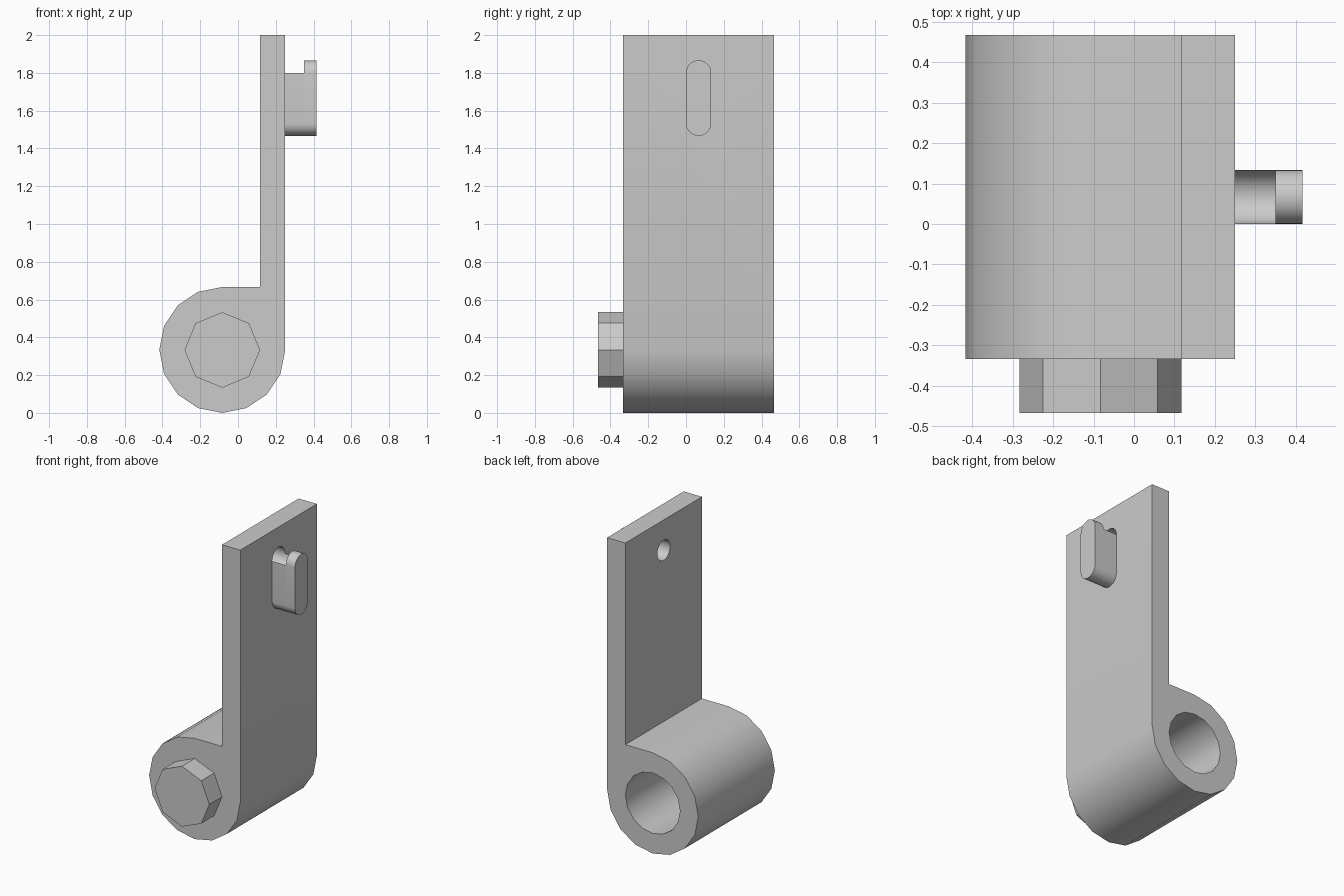
import bpy
import bmesh
from math import cos, sin, pi, radians
from mathutils import Vector

cube = bpy.data.objects.get("Cube")
if cube:
    bpy.data.objects.remove(cube, do_unlink=True)

# Single plain grey for every part
grey = bpy.data.materials.new("plain_grey")
grey.use_nodes = True
grey.diffuse_color = (0.6, 0.6, 0.6, 1)
grey.node_tree.nodes["Principled BSDF"].inputs["Base Color"].default_value = (0.6, 0.6, 0.6, 1)


def arc(cu, cz, r, start, end, steps):
    """Points along an arc, angles in degrees."""
    angles = [radians(start + (end - start) * i / steps) for i in range(steps + 1)]
    return [(cu + r * cos(a), cz + r * sin(a)) for a in angles]


def extrude(name, profile, axis, lo, hi):
    """Extrude a closed (horizontal, z) profile along x or y."""
    bm = bmesh.new()
    place = (lambda u, z: (lo, u, z)) if axis == "x" else (lambda u, z: (u, lo, z))
    face = bm.faces.new([bm.verts.new(place(u, z)) for u, z in profile])
    grown = bmesh.ops.extrude_face_region(bm, geom=[face])["geom"]
    move = Vector((hi - lo, 0, 0)) if axis == "x" else Vector((0, hi - lo, 0))
    bmesh.ops.translate(bm, vec=move, verts=[g for g in grown if isinstance(g, bmesh.types.BMVert)])
    bmesh.ops.recalc_face_normals(bm, faces=bm.faces)
    mesh = bpy.data.meshes.new(name)
    bm.to_mesh(mesh)
    bm.free()
    mesh.materials.append(grey)
    obj = bpy.data.objects.new(name, mesh)
    bpy.context.collection.objects.link(obj)
    return obj


def cut(obj, cutter):
    """Subtract the cutter and bake the result."""
    mod = obj.modifiers.new("cut", "BOOLEAN")
    mod.operation, mod.solver, mod.object = "DIFFERENCE", "EXACT", cutter
    graph = bpy.context.evaluated_depsgraph_get()
    mesh = bpy.data.meshes.new_from_object(obj.evaluated_get(graph))
    obj.modifiers.clear()
    obj.data = mesh
    bpy.data.objects.remove(cutter, do_unlink=True)


def smooth(obj):
    bpy.ops.object.select_all(action="DESELECT")
    obj.select_set(True)
    bpy.context.view_layer.objects.active = obj
    bpy.ops.object.shade_smooth_by_angle(angle=radians(30))


CX, R = -0.0833, 0.3333            # barrel centre and radius
FRONT, BACK = -0.3333, 0.4667      # body depth
INNER, OUTER = 0.1167, 0.25        # plate faces
CY, PIN_R = 0.0667, 0.0667         # catch centre and radius
LOW, HIGH = 1.5333, 1.8            # catch arc centres

# Barrel and upright plate in one profile
body = extrude("barrel_and_plate",
               arc(CX, R, R, 90, 360, 12) + [(OUTER, 2), (INNER, 2), (INNER, 2 * R)],
               "y", FRONT, BACK)

# Blind bore in the barrel and small hole through the plate
cut(body, extrude("bore_cutter", arc(CX, R, 0.2, 0, 360, 16)[:-1], "y", -0.2, 0.6))
cut(body, extrude("hole_cutter", arc(CY, HIGH, PIN_R, 0, 360, 32)[:-1], "x", 0, 0.3))
smooth(body)

# Octagonal bolt head on the front of the barrel
extrude("bolt_head", arc(CX, R, 0.2, 0, 360, 8)[:-1], "y", -0.4667, FRONT)

# Catch: grooved neck and rounded outer lip
bottom = arc(CY, LOW, PIN_R, 180, 360, 16)
smooth(extrude("catch_neck", bottom + arc(CY, HIGH, PIN_R, 360, 180, 16), "x", OUTER, 0.35))
smooth(extrude("catch_lip", bottom + arc(CY, HIGH, PIN_R, 0, 180, 16), "x", 0.35, 0.4167))
